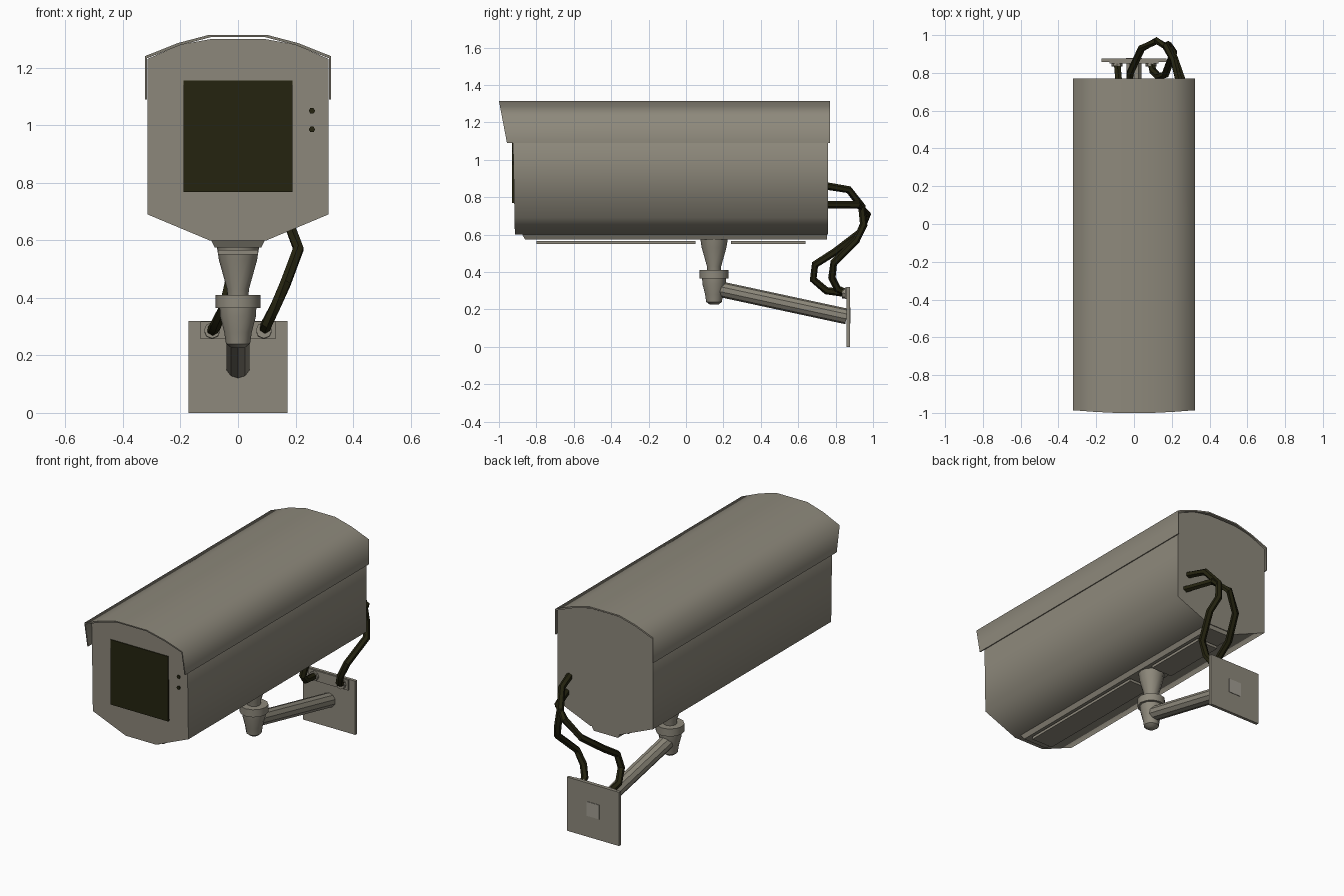
import bpy, bmesh, math
from mathutils import Vector

if "Cube" in bpy.data.objects:
    bpy.data.objects.remove(bpy.data.objects["Cube"], do_unlink=True)


def material(name, rgb):
    m = bpy.data.materials.new(name)
    m.use_nodes = True
    m.diffuse_color = (*rgb, 1)
    m.node_tree.nodes["Principled BSDF"].inputs["Base Color"].default_value = (*rgb, 1)
    return m


GREY = material("warm_grey", (0.27, 0.25, 0.20))
DARK = material("dark_olive", (0.018, 0.017, 0.005))
PALE = material("pale_grey", (0.36, 0.34, 0.29))


def finish(name, bm, mat, angle=30):
    bmesh.ops.recalc_face_normals(bm, faces=bm.faces)
    me = bpy.data.meshes.new(name)
    bm.to_mesh(me)
    bm.free()
    ob = bpy.data.objects.new(name, me)
    bpy.context.collection.objects.link(ob)
    me.materials.append(mat)
    bpy.ops.object.select_all(action='DESELECT')
    ob.select_set(True)
    bpy.context.view_layer.objects.active = ob
    bpy.ops.object.shade_smooth_by_angle(angle=math.radians(angle))
    return ob


def prism(name, section, front, back, mat, angle=30):
    """Extrude an xz section along y; front gives y for a height z."""
    bm = bmesh.new()
    a = [bm.verts.new((x, front(z), z)) for x, z in section]
    b = [bm.verts.new((x, back, z)) for x, z in section]
    n = len(section)
    bm.faces.new(a)
    bm.faces.new(b[::-1])
    for i in range(n):
        j = (i + 1) % n
        bm.faces.new((a[i], a[j], b[j], b[i]))
    return finish(name, bm, mat, angle)


def box(name, x, y, z, mat):
    return prism(name, [(x[0], z[0]), (x[1], z[0]), (x[1], z[1]), (x[0], z[1])],
                 lambda h: y[0], y[1], mat)


def lathe(name, profile, y, mat, sides=12):
    """Revolve (radius, z) points about a vertical axis."""
    bm = bmesh.new()
    rings = []
    for r, z in profile:
        rings.append([bm.verts.new((r * math.cos(t), y + r * math.sin(t), z))
                      for t in (2 * math.pi * i / sides for i in range(sides))])
    for lo, hi in zip(rings, rings[1:]):
        for i in range(sides):
            j = (i + 1) % sides
            bm.faces.new((lo[i], lo[j], hi[j], hi[i]))
    bm.faces.new(rings[0])
    bm.faces.new(rings[-1])
    return finish(name, bm, mat, 40)


def tube(name, points, r, mat, sides=6):
    """Sweep a polygon ring along a path."""
    bm = bmesh.new()
    pts = [Vector(p) for p in points]
    rings = []
    for i, p in enumerate(pts):
        d = (pts[min(i + 1, len(pts) - 1)] - pts[max(i - 1, 0)]).normalized()
        u = d.cross(Vector((1, 0, 0))).normalized()
        v = d.cross(u)
        rings.append([bm.verts.new(p + r * (u * math.cos(t) + v * math.sin(t)))
                      for t in (2 * math.pi * k / sides for k in range(sides))])
    for a, b in zip(rings, rings[1:]):
        for i in range(sides):
            j = (i + 1) % sides
            bm.faces.new((a[i], a[j], b[j], b[i]))
    bm.faces.new(rings[0])
    bm.faces.new(rings[-1])
    return finish(name, bm, mat, 35)


def mirrored(half):
    return half + [(-x, z) for x, z in reversed(half)]


# Housing: faceted section, arched on top
prism("housing", mirrored([(0.1, 0.6), (0.315, 0.69), (0.315, 1.23),
                           (0.2, 1.28), (0.09, 1.3)]),
      lambda z: -0.925 + (1.1 - z) * 0.02, 0.76, GREY, 75)
prism("bottom_ridge", mirrored([(0.08, 0.574), (0.1, 0.612)]),
      lambda z: -0.86 - (z - 0.574) * 0.6, 0.755, GREY)

# Sunshield: thin bent sheet with a slanted front edge
outer = [(0.323, 1.09), (0.323, 1.24), (0.21, 1.285), (0.1, 1.314)]
inner = [(x - 0.006, z - (0.008 if z > 1.1 else 0)) for x, z in outer]
prism("sunshield", mirrored(outer) + mirrored(inner)[::-1],
      lambda z: -1.0 + (1.314 - z) * 0.19, 0.77, GREY, 75)

# Front window and indicator lamps
box("window", (-0.19, 0.19), (-0.931, -0.91), (0.768, 1.155), DARK)
for i, z in enumerate((1.05, 0.985)):
    dot = [(0.257 + 0.011 * math.cos(t), z + 0.011 * math.sin(t))
           for t in (k * math.pi / 3 for k in range(6))]
    prism("lamp_%d" % (i + 1), dot, lambda h: -0.93, -0.915, DARK)

# Mounting rails underneath
box("front_rail", (-0.07, 0.07), (-0.8, 0.05), (0.55, 0.566), GREY)
box("rear_rail", (-0.07, 0.07), (0.24, 0.64), (0.55, 0.566), GREY)

# Swivel joint
lathe("swivel_cone", [(0.035, 0.38), (0.038, 0.43), (0.066, 0.53), (0.074, 0.58)], 0.15, GREY)
lathe("swivel_collar", [(0.078, 0.365), (0.078, 0.41)], 0.15, GREY)
lathe("swivel_knob", [(0.022, 0.225), (0.042, 0.24), (0.048, 0.28),
                      (0.062, 0.335), (0.064, 0.37)], 0.15, GREY)

# Arm and wall plate
tube("arm", [(0, 0.15, 0.315), (0, 0.86, 0.162)], 0.042, GREY, 10)
box("wall_plate", (-0.172, 0.172), (0.858, 0.876), (0, 0.32), GREY)
box("cable_strip", (-0.13, 0.13), (0.85, 0.86), (0.256, 0.318), GREY)
box("rear_socket", (-0.042, 0.042), (0.87, 0.879), (0.125, 0.21), PALE)

# Cables
tube("left_cable", [(0.24, 0.75, 0.86), (0.21, 0.87, 0.84), (0.17, 0.94, 0.75),
                    (0.18, 0.95, 0.65), (0.21, 0.91, 0.57), (0.165, 0.79, 0.45),
                    (0.13, 0.78, 0.37), (0.1, 0.81, 0.31), (0.09, 0.86, 0.285)], 0.02, DARK)
tube("right_cable", [(0.26, 0.75, 0.76), (0.2, 0.92, 0.76), (0.12, 0.97, 0.71),
                     (0.04, 0.93, 0.61), (-0.02, 0.8, 0.51), (-0.03, 0.69, 0.44),
                     (-0.05, 0.68, 0.36), (-0.08, 0.75, 0.3), (-0.09, 0.86, 0.285)], 0.02, DARK)
for name, x in (("left_grommet", 0.09), ("right_grommet", -0.09)):
    tube(name, [(x, 0.835, 0.287), (x, 0.86, 0.285)], 0.028, GREY, 8)
